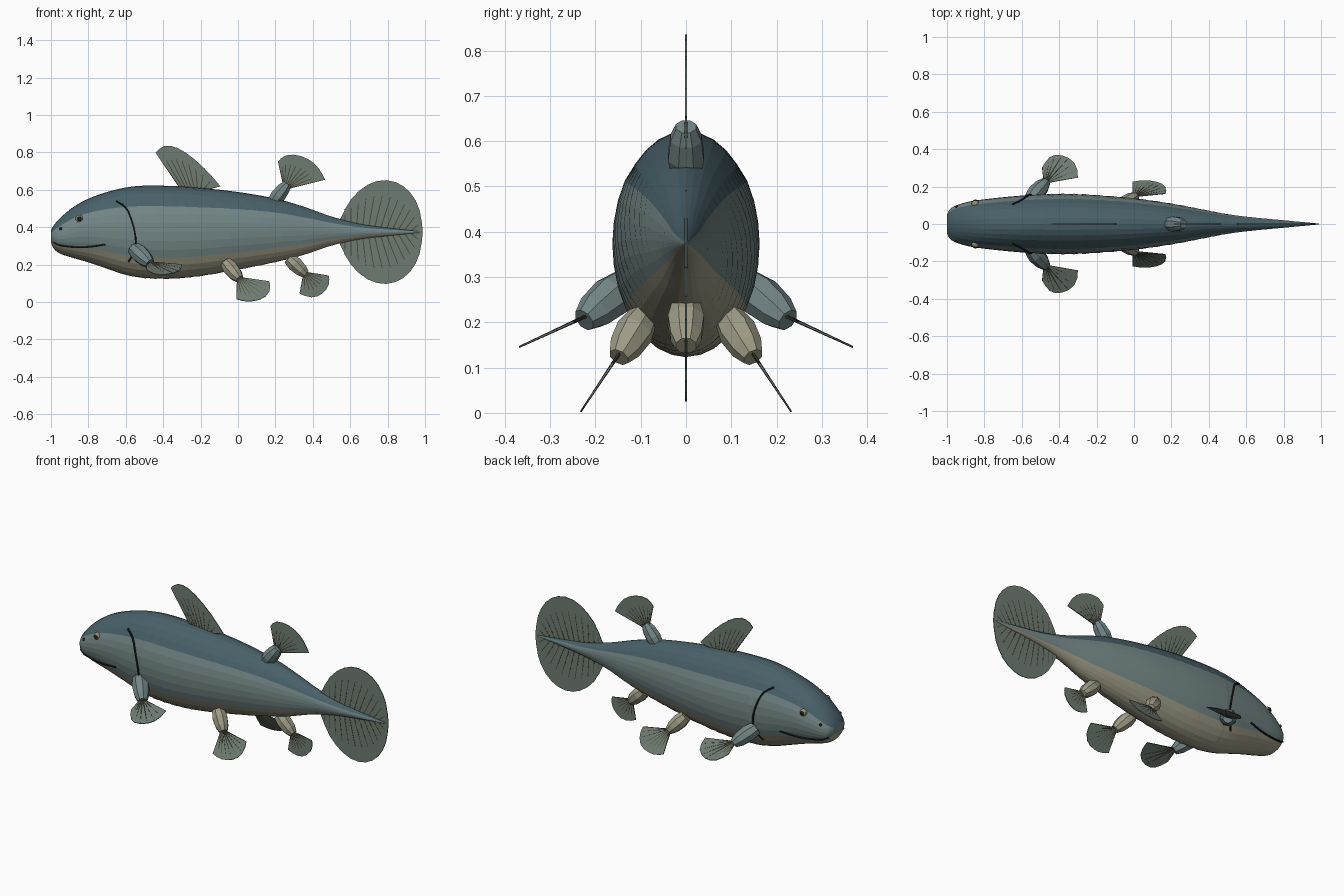
import bpy, bmesh, math
from mathutils import Vector

if "Cube" in bpy.data.objects:
    bpy.data.objects.remove(bpy.data.objects["Cube"])


def material(name, rgb):
    m = bpy.data.materials.new(name)
    m.diffuse_color = (*rgb, 1)
    m.use_nodes = True
    m.node_tree.nodes["Principled BSDF"].inputs["Base Color"].default_value = m.diffuse_color
    return m


BACK = material("back_teal", (0.065, 0.118, 0.138))
SIDE = material("side_grey", (0.17, 0.235, 0.235))
BELLY = material("belly_beige", (0.34, 0.325, 0.235))
FIN = material("fin_green", (0.155, 0.2, 0.165))
RAY = material("ray_brown", (0.07, 0.068, 0.045))
DARK = material("dark_line", (0.012, 0.014, 0.015))
IRIS = material("iris", (0.3, 0.27, 0.15))


def make(name, verts, faces, mats, indices=None):
    me = bpy.data.meshes.new(name)
    me.from_pydata([tuple(v) for v in verts], [], faces)
    for m in mats:
        me.materials.append(m)
    if indices:
        me.polygons.foreach_set("material_index", indices)
    bm = bmesh.new()
    bm.from_mesh(me)
    bmesh.ops.recalc_face_normals(bm, faces=bm.faces)
    bm.to_mesh(me)
    bm.free()
    ob = bpy.data.objects.new(name, me)
    bpy.context.collection.objects.link(ob)
    return ob


def spline(pts, t):
    """Smooth curve through the points, t from 0 to 1."""
    n = len(pts) - 1
    i = min(int(t * n), n - 1)
    f = t * n - i
    p = [pts[max(0, min(n, i + k))] for k in (-1, 0, 1, 2)]
    return [0.5 * (2 * b + (c - a) * f + (2 * a - 5 * b + 4 * c - d) * f * f
                   + (3 * b - a - 3 * c + d) * f ** 3) for a, b, c, d in zip(*p)]


def tube(path, radii, sides):
    """Vertices and faces of a capped tube."""
    verts, faces = [], []
    for i, p in enumerate(path):
        d = (path[min(i + 1, len(path) - 1)] - path[max(i - 1, 0)]).normalized()
        a = d.cross(Vector((0, 1, 0)))
        if a.length < 0.05:
            a = d.cross(Vector((0, 0, 1)))
        a.normalize()
        b = d.cross(a)
        for k in range(sides):
            t = math.tau * (k + 0.5) / sides
            verts.append(p + radii[i] * (math.cos(t) * a + math.sin(t) * b))
    for i in range(len(path) - 1):
        for k in range(sides):
            j = (k + 1) % sides
            faces.append((i * sides + k, i * sides + j, (i + 1) * sides + j, (i + 1) * sides + k))
    faces.append(tuple(range(sides)))
    faces.append(tuple(range(len(verts) - sides, len(verts))))
    return verts, faces


# Body stations: x, top z, bottom z, half width
BODY = [(-1, .385, .32, .05), (-.985, .41, .285, .078), (-.95, .45, .258, .1),
        (-.88, .508, .235, .12), (-.8, .552, .212, .132), (-.7, .588, .178, .143),
        (-.6, .612, .145, .152), (-.5, .622, .129, .157), (-.35, .62, .126, .159),
        (-.2, .61, .14, .153), (0, .588, .174, .136), (.2, .553, .214, .108),
        (.35, .51, .252, .08), (.5, .457, .302, .052), (.65, .418, .335, .034),
        (.8, .397, .353, .02), (.97, .378, .37, .004)]
SIDES, RINGS = 32, 80


def skin(x, z, out=0.0):
    """Half width of the body at x, z."""
    for a, b in zip(BODY, BODY[1:]):
        if a[0] <= x <= b[0]:
            f = (x - a[0]) / (b[0] - a[0])
            top, bot, w = [a[k] + (b[k] - a[k]) * f for k in (1, 2, 3)]
            s = (2 * z - top - bot) / (top - bot)
            return w * math.sqrt(max(0, 1 - s * s)) + out
    return out


verts, faces, mats = [], [], []
for i in range(RINGS + 1):
    x, top, bot, w = spline(BODY, i / RINGS)
    c, h = (top + bot) / 2, (top - bot) / 2
    for k in range(SIDES):
        t = math.tau * k / SIDES
        # raised scales behind the gills
        e = 1 + (0.022 if -0.53 < x < 0.55 and (i + k) % 2 and math.sin(t) < 0.6 else 0)
        verts.append((x, w * e * math.cos(t), c + h * math.sin(t) * (1 + (e - 1) * 0.4)))
for i in range(RINGS):
    for k in range(SIDES):
        j = (k + 1) % SIDES
        faces.append((i * SIDES + k, i * SIDES + j, (i + 1) * SIDES + j, (i + 1) * SIDES + k))
        s = math.sin(math.tau * (k + 0.5) / SIDES)
        mats.append(0 if s > 0.55 else 2 if s < -0.6 else 1)
faces += [tuple(range(SIDES)), tuple(range(RINGS * SIDES, (RINGS + 1) * SIDES))]
mats += [1, 1]
make("body", verts, faces, [BACK, SIDE, BELLY], mats)


def fin(name, origin, down, base, outline, rays):
    """Fan membrane with ridged rays; points are (x, distance along down)."""
    o, d = Vector(origin), Vector(down).normalized()
    place = lambda p: o + Vector((p[0], 0, 0)) + d * p[1]
    roots = [place([a + (b - a) * i / rays for a, b in zip(*base)]) for i in range(rays + 1)]
    tips = [place(spline(outline, i / rays)) for i in range(rays + 1)]
    n = rays + 1
    m = make(name, roots + tips, [(i, i + 1, n + i + 1, n + i) for i in range(rays)], [FIN])
    mod = m.modifiers.new("thickness", 'SOLIDIFY')
    mod.thickness, mod.offset = 0.004, 0
    rv, rf = [], []
    for a, b in zip(roots, tips):
        v, f = tube([a, b], [0.0042, 0.0022], 4)
        rf += [tuple(q + len(rv) for q in face) for face in f]
        rv += v
    make(name + "_rays", rv, rf, [RAY])


def lobe(name, a, b, mat, s=1.0):
    a, b = Vector(a), Vector(b)
    path = [a.lerp(b, f) for f in (0, 0.35, 0.75, 1)]
    make(name, *tube(path, [s * r for r in (.034, .043, .037, .024)], 8), [mat])


UP = (0, 0, 1)
# Midline fins, outlines in x and z
fin("first_dorsal_fin", (0, 0, 0), UP, [(-.31, .61), (-.17, .6)],
    [(-.44, .8), (-.4, .832), (-.34, .83), (-.26, .785), (-.17, .705), (-.095, .62)], 9)
lobe("second_dorsal_lobe", (.185, 0, .53), (.265, 0, .632), SIDE)
fin("second_dorsal_fin", (0, 0, 0), UP, [(.245, .62), (.268, .607)],
    [(.215, .75), (.25, .782), (.32, .785), (.39, .755), (.435, .71), (.465, .655)], 9)
lobe("anal_lobe", (.27, 0, .235), (.362, 0, .148), BELLY)
fin("anal_fin", (0, 0, 0), UP, [(.352, .15), (.365, .158)],
    [(.33, .045), (.38, .026), (.43, .032), (.47, .065), (.488, .105), (.485, .14)], 8)

# Tail fan, upper and lower halves
for name, s in (("upper", 1), ("lower", -1)):
    fin(name + "_tail_fin", (0, 0, .374), (0, 0, s), [(.54, .03), (.95, 0)],
        [(.55, .075), (.6, .17), (.68, .245), (.77, .277), (.86, .26),
         (.93, .2), (.973, .11), (.988, 0)], 13)

# Paired fins and head details
for side, s in (("left", -1), ("right", 1)):
    lobe(side + "_pectoral_lobe", (-.555, s * .13, .285), (-.47, s * .225, .205), SIDE, 1.12)
    fin(side + "_pectoral_fin", (-.475, s * .222, .213), (0, s * .91, -.42),
        [(-.005, 0), (.012, 0)],
        [(-.015, .09), (.015, .14), (.06, .162), (.12, .147), (.165, .1), (.175, .03)], 8)
    lobe(side + "_pelvic_lobe", (-.065, s * .095, .21), (.008, s * .148, .123), BELLY)
    fin(side + "_pelvic_fin", (.003, s * .148, .13), (0, s * .55, -.83),
        [(-.006, 0), (.012, 0)],
        [(-.01, .138), (.04, .152), (.09, .147), (.14, .125), (.168, .075), (.165, .025)], 8)
    # gill slit and mouth line lie on the skin
    for name, pts, r in (
            ("gill_slit", [(-.65, .54), (-.6, .505), (-.57, .44), (-.55, .36), (-.55, .28), (-.585, .215)], .0055),
            ("mouth", [(-.985, .318), (-.95, .302), (-.87, .293), (-.79, .295), (-.71, .307)], .005)):
        path = []
        for i in range(17):
            x, z = spline(pts, i / 16)
            path.append(Vector((x, s * skin(x, z, .002), z)))
        make(side + "_" + name, *tube(path, [r] * 17, 6), [DARK])
    # eye, pupil and nostril
    for name, x, z, r, out, mat in (("eye", -.848, .445, .021, -.004, IRIS),
                                    ("pupil", -.848, .445, .0145, .006, DARK),
                                    ("nostril", -.948, .392, .008, 0, DARK)):
        bpy.ops.mesh.primitive_uv_sphere_add(segments=12, ring_count=8, radius=r,
                                             location=(x, s * skin(x, z, out), z))
        ob = bpy.context.object
        ob.name = side + "_" + name
        ob.data.materials.append(mat)
